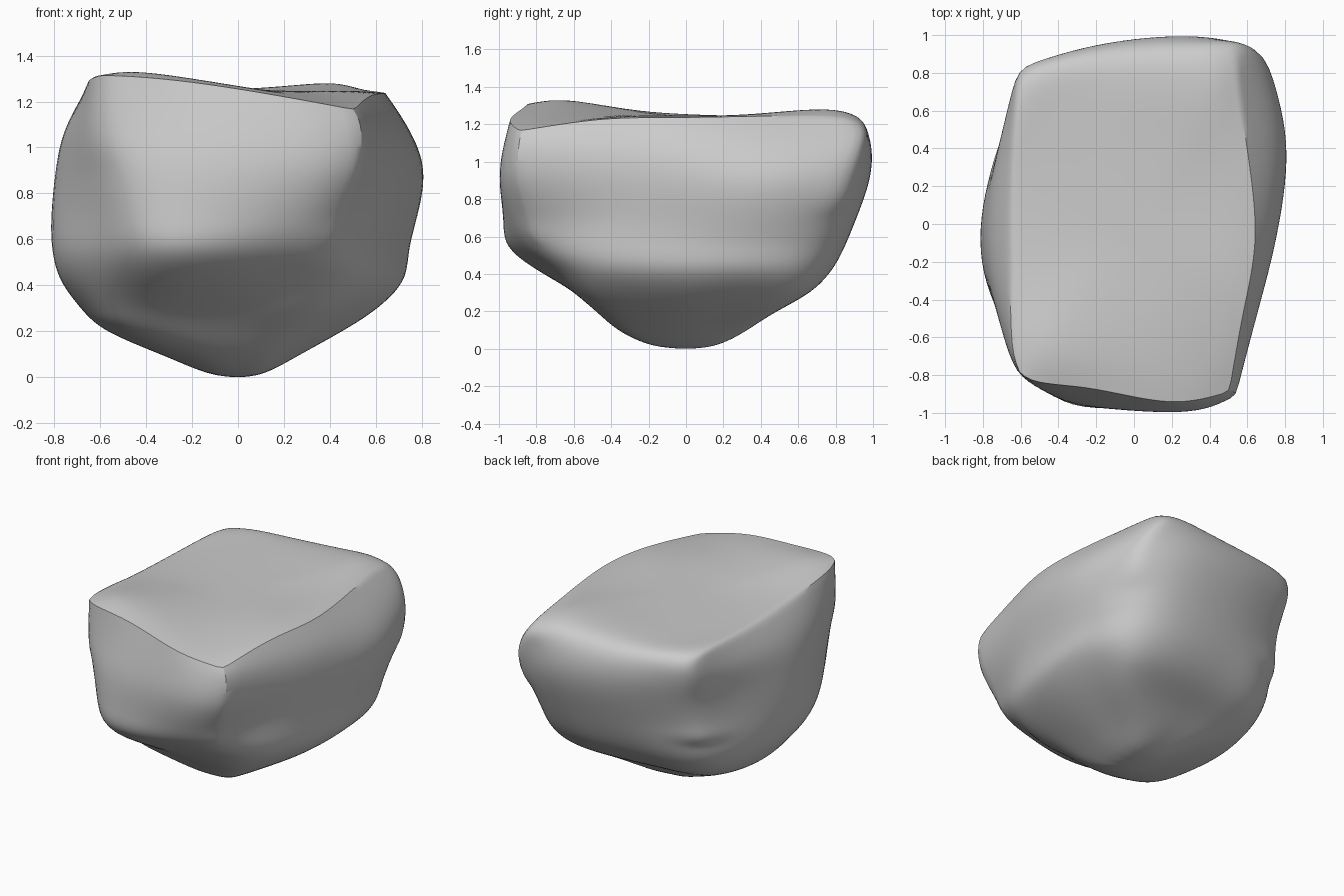
import bpy, bmesh, math
from mathutils import Vector

if "Cube" in bpy.data.objects:
    bpy.data.objects.remove(bpy.data.objects["Cube"])

# Three plan outlines, same column order: front-left corner, counter-clockwise
LOW = [(-.5, -.42), (-.25, -.58), (.1, -.6), (.36, -.55), (.5, -.35), (.6, 0), (.59, .33),
       (.5, .57), (.22, .66), (-.15, .62), (-.5, .54), (-.66, .2), (-.65, -.15)]
MID = [(-.62, -.79), (-.35, -.94), (.25, -1.), (.5, -.89), (.65, -.4), (.75, 0), (.81, .45),
       (.69, .86), (.38, 1.), (-.15, .95), (-.57, .77), (-.76, .28), (-.8, -.22)]
RIM = [(-.61, -.79), (-.25, -.86), (.18, -.945), (.5, -.88), (.58, -.45), (.645, -.05), (.59, .45),
       (.52, .9), (.2, .92), (-.25, .88), (-.59, .76), (-.65, .3), (-.65, -.3)]
N = len(RIM)

# Silhouette extents: z, xmin, xmax, ymin, ymax
LEVELS = [(.025, -.15, .13, -.2, .18), (.1, -.33, .27, -.36, .33), (.2, -.56, .45, -.48, .48),
          (.3, -.67, .6, -.6, .66), (.42, -.75, .71, -.8, .78), (.55, -.79, .74, -.95, .85),
          (.7, -.8, .78, -.975, .91), (.9, -.785, .81, -1., .98), (1.08, -.745, .735, -.98, .99)]

# Front bulges left of centre, its lower corners recede; underside corners fill out: (level, column): (dx, dy)
NUDGE = {(2, 0): (-.04, -.05), (2, 7): (.04, .04), (3, 0): (-.03, -.06), (3, 7): (.03, .03),
         (4, 0): (0, .03), (4, 1): (0, -.03), (4, 2): (0, .07), (4, 3): (-.02, .09),
         (5, 0): (.02, .08), (5, 1): (.02, -.05), (5, 2): (0, .07), (5, 3): (-.04, .08),
         (6, 0): (.03, .07), (6, 1): (0, -.03), (6, 2): (0, .02), (6, 3): (-.03, .04),
         (7, 0): (.02, .04), (8, 0): (.02, .02)}


def height(x, y):
    # Gently uneven top face
    def bump(cx, cy, r):
        return math.exp(-((x - cx) ** 2 + (y - cy) ** 2) / r ** 2)
    return 1.245 + .09 * bump(-.48, -.7, .4) - .07 * bump(.55, -.9, .3) + .04 * bump(.38, .68, .25)


def mix(a, b, t):
    return [(p[0] + (q[0] - p[0]) * t, p[1] + (q[1] - p[1]) * t) for p, q in zip(a, b)]


def fit(v, a, b, c, d):
    return c + (v - a) / (b - a) * (d - c)


def section(k):
    z, x0, x1, y0, y1 = LEVELS[k]
    o = mix(LOW, MID, min(max((z - .3) / .5, 0), 1)) if z < .85 else mix(MID, RIM, (z - .85) / .4)
    xs, ys = [p[0] for p in o], [p[1] for p in o]
    ring = [Vector((fit(x, min(xs), max(xs), x0, x1), fit(y, min(ys), max(ys), y0, y1), z)) for x, y in o]
    return [p + Vector((*NUDGE.get((k, i), (0, 0)), 0)) for i, p in enumerate(ring)]


# Control rings from the base up, over the rim and in to the centre of the top
rings = [section(k) for k in range(len(LEVELS))]
rim = len(rings)
rings.append([Vector((x, y, height(x, y) - (.03 if 7 <= i <= 9 else .01))) for i, (x, y) in enumerate(RIM)])
for s in (.8, .5, .22):
    rings.append([Vector((x * s, y * s, height(x * s, y * s))) for x, y in RIM])

bm = bmesh.new()
grid = [[bm.verts.new(p) for p in r] for r in rings]
bottom, centre = bm.verts.new((0, 0, 0)), bm.verts.new((0, 0, height(0, 0)))
for a, b in zip(grid, grid[1:]):
    for i in range(N):
        j = (i + 1) % N
        bm.faces.new((a[i], a[j], b[j], b[i]))
for i in range(N):
    j = (i + 1) % N
    bm.faces.new((bottom, grid[0][j], grid[0][i]))
    bm.faces.new((centre, grid[-1][i], grid[-1][j]))

# Crisp top rim and vertical corners
crease = bm.edges.layers.float.new("crease_edge")
rim_crease = [1, 1, 1, 1, 1, 1, .8, 0, 0, 0, .4, .4, .6]
for i in range(N):
    bm.edges.get((grid[rim][i], grid[rim][(i + 1) % N]))[crease] = rim_crease[i]
for col, start, c in ((3, 5, .9), (7, 6, .4), (0, 7, .2), (10, 5, .4)):
    for k in range(start, rim):
        bm.edges.get((grid[k][col], grid[k + 1][col]))[crease] = c

me = bpy.data.meshes.new("boulder")
bm.to_mesh(me)
bm.free()
boulder = bpy.data.objects.new("boulder", me)
bpy.context.collection.objects.link(boulder)
sub = boulder.modifiers.new("smooth", 'SUBSURF')
sub.levels = sub.render_levels = 3

# Push the cage out so the smooth surface passes near the measured points
target = [v.co.copy() for v in me.vertices]
for _ in range(3):
    ev = boulder.evaluated_get(bpy.context.evaluated_depsgraph_get())
    now = [ev.data.vertices[i].co.copy() for i in range(len(target))]
    for v, t, p in zip(me.vertices, target, now):
        v.co += (t - p) * .7
    me.update()
    boulder.update_tag()
    bpy.context.view_layer.update()

bpy.context.view_layer.objects.active = boulder
boulder.select_set(True)
bpy.ops.object.modifier_apply(modifier="smooth")
lowest = min(v.co.z for v in boulder.data.vertices)
for v in boulder.data.vertices:
    v.co.z -= lowest
bpy.ops.object.shade_smooth_by_angle(angle=math.radians(30))
